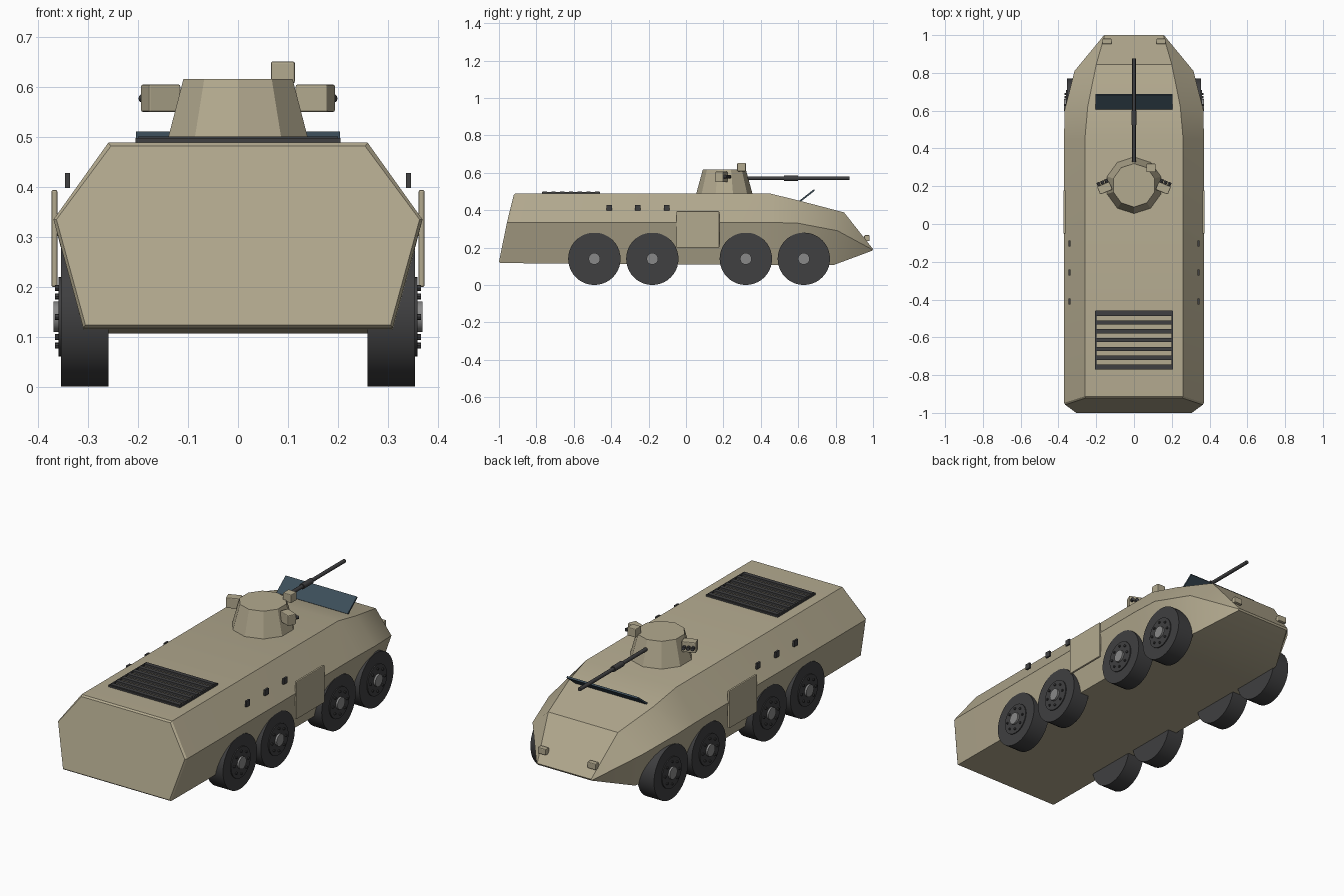
import bpy, bmesh, math
from mathutils import Matrix, Vector

if "Cube" in bpy.data.objects:
    bpy.data.objects.remove(bpy.data.objects["Cube"])


def material(name, rgb):
    m = bpy.data.materials.new(name)
    m.diffuse_color = (*rgb, 1)
    m.use_nodes = True
    m.node_tree.nodes["Principled BSDF"].inputs["Base Color"].default_value = m.diffuse_color
    return m


TAN = material("tan_paint", (0.45, 0.40, 0.275))
DARK = material("dark_rubber", (0.05, 0.05, 0.052))
GREY = material("hub_grey", (0.25, 0.25, 0.25))
GLASS = material("blue_plate", (0.045, 0.075, 0.1))


def finish(name, bm, mat, smooth=True):
    bmesh.ops.recalc_face_normals(bm, faces=bm.faces[:])
    me = bpy.data.meshes.new(name)
    bm.to_mesh(me)
    bm.free()
    me.materials.append(mat)
    ob = bpy.data.objects.new(name, me)
    bpy.context.collection.objects.link(ob)
    if smooth:
        bpy.ops.object.select_all(action='DESELECT')
        ob.select_set(True)
        bpy.context.view_layer.objects.active = ob
        bpy.ops.object.shade_smooth_by_angle(angle=math.radians(30))
    return ob


def box(name, loc, size, mat=TAN, rot=(0, 'Z'), bevel=0.0):
    bm = bmesh.new()
    m = Matrix.Translation(loc) @ Matrix.Rotation(rot[0], 4, rot[1]) @ Matrix.Diagonal((*size, 1))
    bmesh.ops.create_cube(bm, size=1, matrix=m)
    if bevel:
        bmesh.ops.bevel(bm, geom=bm.edges[:], offset=bevel, segments=2, profile=0.5, affect='EDGES')
    return finish(name, bm, mat, False)


def rod(name, a, b, r, mat=DARK, sides=32, r2=None):
    a, b = Vector(a), Vector(b)
    d = b - a
    m = Matrix.Translation((a + b) / 2)
    if d.x or d.y:
        m = m @ d.to_track_quat('Z', 'Y').to_matrix().to_4x4()
    bm = bmesh.new()
    bmesh.ops.create_cone(bm, cap_ends=True, segments=sides, radius1=r,
                          radius2=r if r2 is None else r2, depth=d.length, matrix=m)
    return finish(name, bm, mat)


# hull: hexagonal sections, each given as (y, z, half width) for roof, waist and floor
sections = [
    ((-0.921, 0.482, 0.255), (-0.957, 0.335, 0.364), (-1.0, 0.124, 0.306)),
    ((-0.912, 0.489, 0.26), (-0.947, 0.335, 0.37), (-0.992, 0.117, 0.31)),
    ((0.45, 0.489, 0.26), (0.45, 0.335, 0.37), (0.45, 0.107, 0.31)),
    ((0.62, 0.447, 0.245), (0.60, 0.33, 0.368), (0.60, 0.106, 0.30)),
    ((0.845, 0.388, 0.20), (0.81, 0.29, 0.315), (0.79, 0.107, 0.26)),
    ((1.0, 0.192, 0.155), (0.998, 0.188, 0.16), (0.995, 0.183, 0.155)),
]
bm = bmesh.new()
rings = []
for top, mid, low in sections:
    pts = [(s * w, y, z) for s, order in ((1, (top, mid, low)), (-1, (low, mid, top)))
           for y, z, w in order]
    rings.append([bm.verts.new(p) for p in pts])
for r0, r1 in zip(rings, rings[1:]):
    for i in range(6):
        j = (i + 1) % 6
        bm.faces.new((r0[i], r0[j], r1[j], r1[i]))
bm.faces.new(rings[0])
bm.faces.new(rings[-1])
finish("hull", bm, TAN)

for s, side in ((-1, "left"), (1, "right")):
    # four wheels per side
    for n, y in enumerate((-0.49, -0.18, 0.32, 0.63)):
        tag = f"{side}_{n + 1}"
        z = 0.14
        rod(f"tyre_{tag}", (s * 0.26, y, z), (s * 0.355, y, z), 0.14, sides=40)
        rod(f"rim_{tag}", (s * 0.345, y, z), (s * 0.36, y, z), 0.08)
        rod(f"hub_{tag}", (s * 0.35, y, z), (s * 0.37, y, z), 0.031, GREY, 20)
        for k in range(8):
            a = k * math.tau / 8
            by, bz = y + 0.058 * math.cos(a), z + 0.058 * math.sin(a)
            rod(f"bolt_{tag}_{k}", (s * 0.355, by, bz), (s * 0.367, by, bz), 0.006, sides=8)
    # side door, firing ports, headlight
    box(f"door_{side}", (s * 0.368, 0.063, 0.297), (0.012, 0.23, 0.195), bevel=0.004)
    for n, y in enumerate((-0.41, -0.257, -0.103)):
        box(f"port_{side}_{n + 1}", (s * 0.342, y, 0.413), (0.01, 0.03, 0.03), DARK)
    box(f"headlight_{side}", (s * 0.143, 0.967, 0.25), (0.048, 0.028, 0.032), bevel=0.004)
    # smoke launcher pod with three tubes, turned outward
    ang = -s * math.radians(22)
    c = Vector((s * 0.155, 0.19, 0.578))
    box(f"launcher_pod_{side}", c, (0.07, 0.045, 0.055), rot=(ang, 'Z'), bevel=0.004)
    turn = Matrix.Rotation(ang, 3, 'Z')
    for n in (-1, 0, 1):
        rod(f"launcher_tube_{side}_{n + 2}", c + turn @ Vector((n * 0.022, 0.015, 0)),
            c + turn @ Vector((n * 0.022, 0.042, 0)), 0.009, sides=12)

# turret, sight and gun
rod("turret", (0, 0.205, 0.485), (0, 0.205, 0.617), 0.151, TAN, 10, 0.115)
box("sight", (0.09, 0.297, 0.63), (0.048, 0.046, 0.044), bevel=0.004)
rod("gun_barrel", (0, 0.29, 0.57), (0, 0.875, 0.57), 0.0095, sides=16)
rod("gun_sleeve", (0, 0.525, 0.57), (0, 0.6, 0.57), 0.0145, sides=16)

# tilted plate on the bow
box("bow_plate", (0, 0.648, 0.478), (0.41, 0.098, 0.009), GLASS, (math.radians(38), 'X'))

# engine grille: frame and slats
for s in (-1, 1):
    box("grille_side", (s * 0.202, -0.615, 0.492), (0.008, 0.31, 0.012), DARK)
    box("grille_end", (0, -0.615 + s * 0.152, 0.492), (0.41, 0.008, 0.012), DARK)
for n in range(7):
    box(f"grille_slat_{n + 1}", (0, -0.755 + n * 0.0467, 0.494), (0.40, 0.022, 0.014), DARK)
